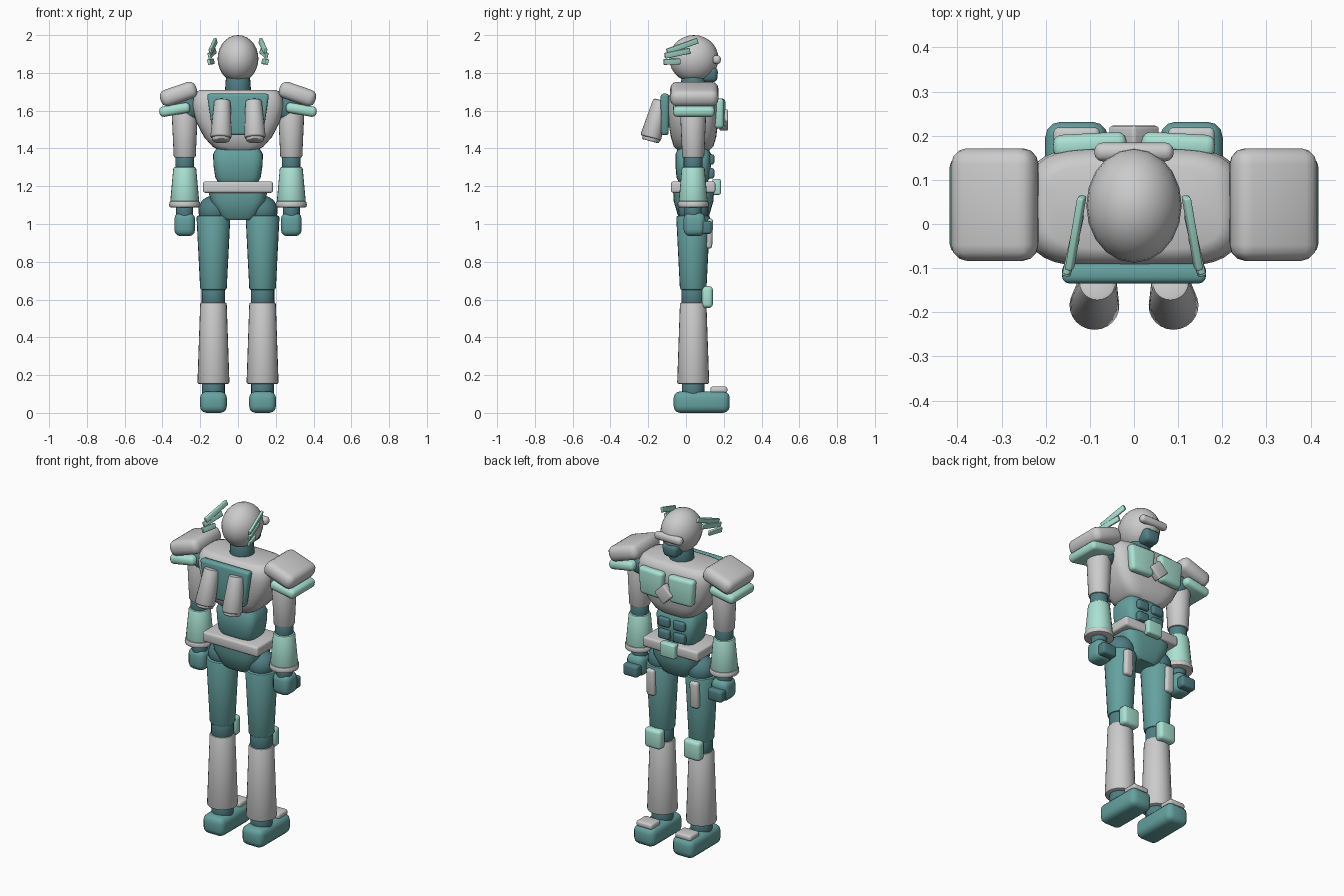
import bpy, bmesh, math
from mathutils import Matrix, Vector, Euler

if "Cube" in bpy.data.objects:
    bpy.data.objects.remove(bpy.data.objects["Cube"])


def mat(name, c):
    m = bpy.data.materials.new(name)
    m.diffuse_color = (*c, 1)
    m.use_nodes = True
    m.node_tree.nodes["Principled BSDF"].inputs["Base Color"].default_value = m.diffuse_color
    return m


LIGHT = mat("light_shell", (0.80, 0.83, 0.80))
TEAL = mat("teal", (0.13, 0.36, 0.35))
DARK = mat("dark_teal", (0.08, 0.21, 0.23))
MINT = mat("mint", (0.40, 0.76, 0.65))


def finish(name, bm, m, bevel=0.0, seg=3, mirror=False):
    """Bevel hard edges, smooth by angle, optionally mirror across x."""
    if bevel:
        edges = [e for e in bm.edges if e.calc_face_angle(0) > 0.6]
        bmesh.ops.bevel(bm, geom=edges, offset=bevel, offset_type='OFFSET', segments=seg,
                        profile=0.5, affect='EDGES', clamp_overlap=True)
    bmesh.ops.recalc_face_normals(bm, faces=bm.faces[:])
    me = bpy.data.meshes.new(name)
    bm.to_mesh(me)
    bm.free()
    ob = bpy.data.objects.new(name, me)
    bpy.context.collection.objects.link(ob)
    me.materials.append(m)
    bpy.ops.object.select_all(action='DESELECT')
    ob.select_set(True)
    bpy.context.view_layer.objects.active = ob
    bpy.ops.object.shade_smooth_by_angle(angle=math.radians(40))
    if mirror:
        ob.modifiers.new("mirror", 'MIRROR').use_mirror_merge = False
    return ob


def box(name, c, size, m, bevel=0.015, rot=(0, 0, 0), taper=1.0, mirror=False):
    """Rounded box; taper scales the bottom face."""
    bm = bmesh.new()
    bmesh.ops.create_cube(bm, size=1)
    for v in bm.verts:
        k = taper if v.co.z < 0 else 1
        v.co = Vector((v.co.x * size[0] * k, v.co.y * size[1] * (1 + k) / 2, v.co.z * size[2]))
    r = Euler([math.radians(a) for a in rot]).to_matrix().to_4x4()
    bm.transform(Matrix.Translation(c) @ r)
    return finish(name, bm, m, bevel, 3, mirror)


def tube(name, a, b, ra, rb, m, bevel=0.01, mirror=False):
    """Tapered cylinder from point a to point b."""
    a, b = Vector(a), Vector(b)
    bm = bmesh.new()
    bmesh.ops.create_cone(bm, cap_ends=True, segments=24, radius1=ra, radius2=rb, depth=(b - a).length)
    q = Vector((0, 0, 1)).rotation_difference(b - a).to_matrix().to_4x4()
    bm.transform(Matrix.Translation((a + b) / 2) @ q)
    return finish(name, bm, m, bevel, 2, mirror)


def ball(name, c, r, m, mirror=False):
    bm = bmesh.new()
    bmesh.ops.create_uvsphere(bm, u_segments=20, v_segments=14, radius=1)
    bm.transform(Matrix.Translation(c) @ Matrix.Diagonal((*r, 1)))
    return finish(name, bm, m, 0, 1, mirror)


def loft(name, sections, m, power=4, n=32, bevel=0.012):
    """Stack of rounded-rectangle rings given as (z, rx, ry, centre_y)."""
    bm = bmesh.new()
    rings = []
    for z, rx, ry, cy in sections:
        ring = []
        for i in range(n):
            t = 2 * math.pi * i / n
            c, s = math.cos(t), math.sin(t)
            ring.append(bm.verts.new((rx * math.copysign(abs(c) ** (2 / power), c),
                                      cy + ry * math.copysign(abs(s) ** (2 / power), s), z)))
        rings.append(ring)
    for lo, hi in zip(rings, rings[1:]):
        for i in range(n):
            bm.faces.new((lo[i], lo[(i + 1) % n], hi[(i + 1) % n], hi[i]))
    bm.faces.new(rings[0][::-1])
    bm.faces.new(rings[-1])
    return finish(name, bm, m)


# head, neck, visor and side fins
ball("head", (0, 0.042, 1.875), (0.108, 0.13, 0.125), LIGHT)
tube("neck", (0, 0.04, 1.69), (0, 0.04, 1.79), 0.07, 0.063, DARK)
box("visor", (0, 0.163, 1.87), (0.18, 0.042, 0.046), LIGHT, 0.018)
box("jaw", (0, 0.125, 1.79), (0.11, 0.09, 0.08), DARK, 0.025, taper=0.8)
for i, (front, back) in enumerate([((0.112, 0.06, 1.972), (0.152, -0.1, 1.912)),
                                   ((0.12, 0.02, 1.918), (0.155, -0.112, 1.89)),
                                   ((0.132, -0.03, 1.861), (0.155, -0.118, 1.858))]):
    a, b = Vector(front), Vector(back)
    d = b - a
    yaw = math.degrees(math.atan2(d.x, -d.y))
    pitch = math.degrees(math.atan2(-d.z, Vector((d.x, d.y)).length))
    box(f"head_fin_{i}", (a + b) / 2, (0.016, d.length, 0.03), MINT, 0.004,
        rot=(pitch, 12, yaw), mirror=True)

# chest
loft("chest", [(1.39, 0.10, 0.085, 0.04), (1.41, 0.135, 0.105, 0.04), (1.46, 0.18, 0.12, 0.04),
               (1.54, 0.222, 0.132, 0.038), (1.62, 0.242, 0.136, 0.038), (1.67, 0.237, 0.132, 0.038),
               (1.70, 0.222, 0.115, 0.038), (1.71, 0.20, 0.095, 0.038)], LIGHT, bevel=0)
box("chest_plate", (0.1, 0.178, 1.585), (0.17, 0.055, 0.16), MINT, 0.02,
    rot=(0, 0, -3), taper=0.85, mirror=True)
box("chest_gem", (0, 0.2, 1.55), (0.084, 0.045, 0.084), LIGHT, 0.008, rot=(0, 45, 0))

# backpack and thrusters
box("backpack", (0, -0.112, 1.58), (0.33, 0.045, 0.22), TEAL, 0.015, taper=0.8)
tube("thruster", (0.09, -0.185, 1.455), (0.083, -0.133, 1.655), 0.057, 0.043, LIGHT, 0.01, True)
tube("thruster_nozzle", (0.09, -0.188, 1.438), (0.09, -0.182, 1.46), 0.045, 0.05, LIGHT, 0.005, True)

# abdomen, belt and pelvis
loft("abdomen", [(1.22, 0.105, 0.075, 0.038), (1.245, 0.12, 0.088, 0.038), (1.31, 0.13, 0.094, 0.038),
                 (1.37, 0.132, 0.094, 0.038), (1.40, 0.115, 0.08, 0.038)], TEAL, bevel=0)
for r, z in enumerate((1.342, 1.268)):
    box(f"abdomen_panel_{r}", (0.05, 0.13, z), (0.075, 0.04, 0.055), DARK, 0.012, mirror=True)
box("belt", (0, 0.038, 1.195), (0.37, 0.235, 0.06), LIGHT, 0.012)
box("buckle", (0, 0.162, 1.197), (0.1, 0.045, 0.085), MINT, 0.01)
loft("pelvis", [(1.02, 0.075, 0.065, 0.04), (1.035, 0.095, 0.08, 0.04), (1.12, 0.145, 0.105, 0.04),
                (1.17, 0.155, 0.108, 0.04)], TEAL, bevel=0)

# arms
box("shoulder_pad", (0.315, 0.044, 1.688), (0.2, 0.255, 0.09), LIGHT, 0.036, rot=(0, 19, 0), mirror=True)
box("shoulder_guard", (0.335, 0.042, 1.605), (0.165, 0.22, 0.055), MINT, 0.022, rot=(0, 10, 0), mirror=True)
ball("shoulder_joint", (0.265, 0.04, 1.61), (0.075, 0.075, 0.075), DARK, True)
X = 0.282
tube("upper_arm", (X, 0.038, 1.35), (X, 0.038, 1.61), 0.058, 0.07, LIGHT, 0.01, True)
tube("elbow", (X, 0.038, 1.28), (X, 0.038, 1.36), 0.05, 0.05, DARK, 0.008, True)
tube("forearm", (X, 0.038, 1.115), (X, 0.038, 1.302), 0.077, 0.06, MINT, 0.01, True)
tube("cuff", (X, 0.038, 1.088), (X, 0.038, 1.122), 0.083, 0.081, LIGHT, 0.01, True)
tube("wrist", (X, 0.038, 1.03), (X, 0.038, 1.1), 0.045, 0.045, DARK, 0.008, True)
box("fist", (X, 0.045, 0.998), (0.11, 0.115, 0.125), TEAL, 0.034, mirror=True)
box("fingers", (X, 0.108, 0.982), (0.095, 0.055, 0.07), DARK, 0.014, mirror=True)

# legs
L = 0.13
ball("hip_joint", (L, 0.04, 1.07), (0.08, 0.08, 0.08), DARK, True)
tube("thigh", (L, 0.038, 0.65), (L, 0.038, 1.045), 0.07, 0.09, TEAL, 0.012, True)
box("thigh_plate", (0.145, 0.122, 0.95), (0.055, 0.038, 0.16), LIGHT, 0.015, rot=(-2, 0, 0), mirror=True)
tube("knee", (L, 0.038, 0.575), (L, 0.038, 0.66), 0.062, 0.062, DARK, 0.008, True)
box("knee_pad", (L, 0.113, 0.613), (0.11, 0.058, 0.115), MINT, 0.02, mirror=True)
tube("shin", (L, 0.038, 0.153), (L, 0.038, 0.585), 0.085, 0.07, LIGHT, 0.01, True)
tube("ankle", (L, 0.038, 0.09), (L, 0.038, 0.16), 0.06, 0.06, DARK, 0.008, True)
box("foot", (L, 0.083, 0.057), (0.142, 0.297, 0.114), TEAL, 0.035, mirror=True)
box("toe_plate", (L, 0.174, 0.122), (0.105, 0.09, 0.034), LIGHT, 0.012, mirror=True)
